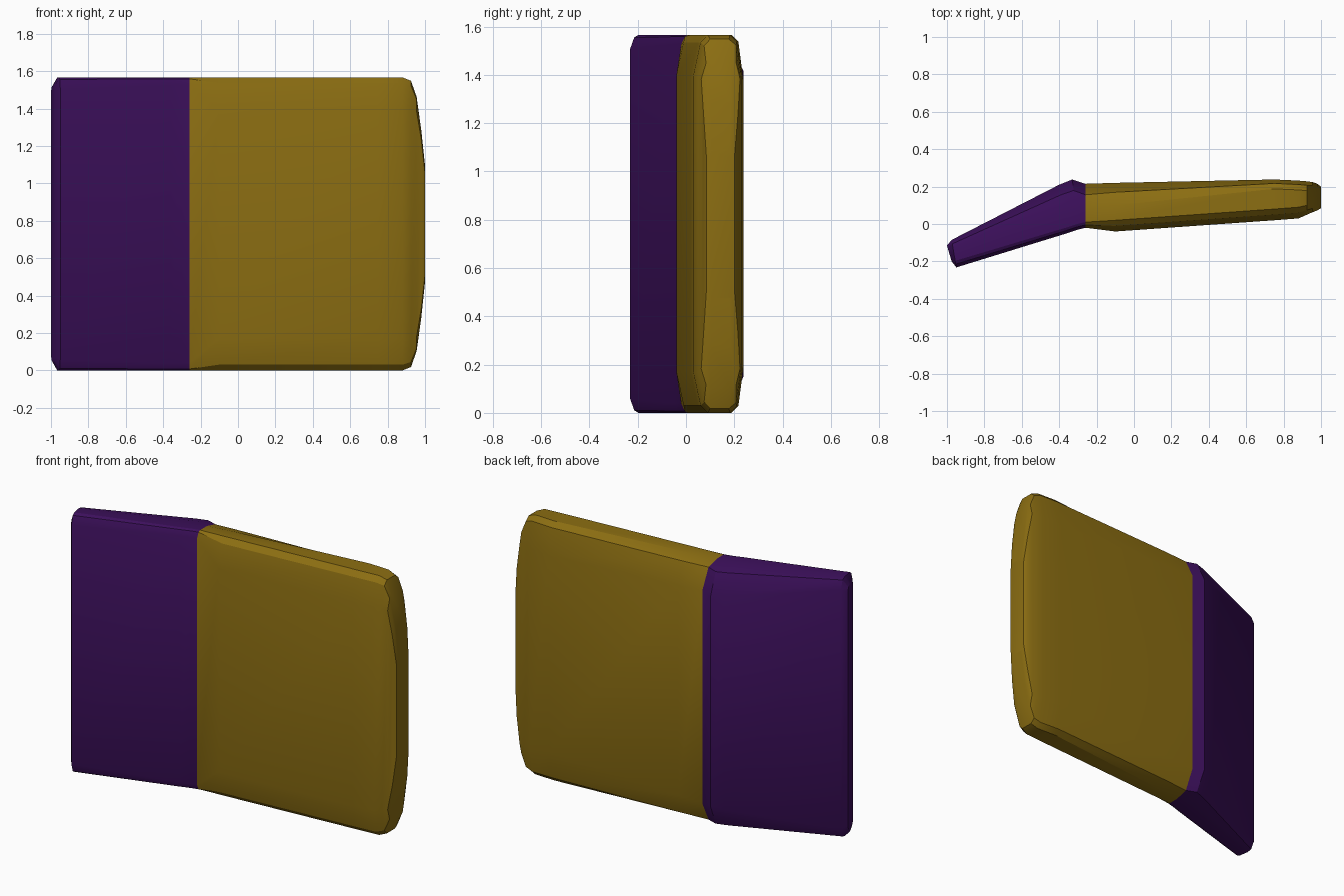
import bpy, bmesh, math

cube = bpy.data.objects.get("Cube")
if cube:
    bpy.data.objects.remove(cube, do_unlink=True)

MID = 0.783  # height of the horizontal symmetry plane


def material(name, rgb):
    m = bpy.data.materials.new(name)
    m.use_nodes = True
    m.diffuse_color = (*rgb, 1)
    b = next(n for n in m.node_tree.nodes if n.type == 'BSDF_PRINCIPLED')
    b.inputs["Base Color"].default_value = (*rgb, 1)
    b.inputs["Roughness"].default_value = 0.6
    return m


def section(xf, yf, xb, yb, h, cf, df, cb, db):
    """Bevelled slab section: front/back points, half height, bevel drop c and depth d."""
    half = [(yf, h - cf), (yf + df * 0.5, h - cf * 0.18), (yf + df, h),
            (yb - db, h), (yb - db * 0.42, h - cb * 0.15), (yb, h - cb)]
    ring = half + [(y, -z) for y, z in reversed(half)]
    return [(xf + (xb - xf) * (y - yf) / (yb - yf), y, MID + z) for y, z in ring]


def loft(name, stations, mat, cap):
    """Skin the sections in order; cap is the index of the closed outer end."""
    bm = bmesh.new()
    rings = [[bm.verts.new(p) for p in section(*s)] for s in stations]
    n = len(rings[0])
    for a, b in zip(rings, rings[1:]):
        for i in range(n):
            j = (i + 1) % n
            bm.faces.new((a[i], a[j], b[j], b[i]))
    bm.faces.new(rings[cap])
    bmesh.ops.recalc_face_normals(bm, faces=bm.faces)
    # Make sure the outer end cap points away from the centre
    bm.faces.ensure_lookup_table()
    end = bm.faces[-1]
    if end.normal.x * end.calc_center_median().x < 0:
        bmesh.ops.reverse_faces(bm, faces=bm.faces)
    me = bpy.data.meshes.new(name)
    bm.to_mesh(me)
    bm.free()
    me.materials.append(mat)
    ob = bpy.data.objects.new(name, me)
    bpy.context.collection.objects.link(ob)
    bpy.ops.object.select_all(action='DESELECT')
    ob.select_set(True)
    bpy.context.view_layer.objects.active = ob
    bpy.ops.object.shade_smooth_by_angle(angle=math.radians(25))
    return ob


purple = material("deep purple", (0.045, 0.005, 0.105))
gold = material("dark gold", (0.262, 0.156, 0.006))

# Angled wing, from its outer end to the seam
loft("angled_panel", [
    (-0.975, -0.200, -1.00, -0.115, 0.735, 0.02, 0.02, 0.03, 0.03),
    (-0.950, -0.232, -0.975, -0.085, 0.783, 0.06, 0.035, 0.06, 0.05),
    (-0.360, -0.050, -0.400, 0.210, 0.783, 0.04, 0.03, 0.14, 0.13),
    (-0.300, -0.030, -0.330, 0.238, 0.783, 0.04, 0.03, 0.15, 0.14),
    (-0.260, -0.020, -0.260, 0.215, 0.783, 0.04, 0.03, 0.14, 0.14),
], purple, 0)

# Main slab, from the seam to its bowed outer end
loft("main_panel", [
    (-0.260, -0.020, -0.260, 0.215, 0.783, 0.04, 0.03, 0.14, 0.14),
    (-0.100, -0.040, -0.100, 0.220, 0.783, 0.17, 0.06, 0.15, 0.12),
    (0.750, 0.020, 0.750, 0.238, 0.783, 0.17, 0.06, 0.19, 0.05),
    (0.880, 0.030, 0.880, 0.232, 0.783, 0.17, 0.06, 0.18, 0.05),
    (0.925, 0.050, 0.925, 0.228, 0.765, 0.15, 0.05, 0.16, 0.05),
    (0.955, 0.063, 0.955, 0.224, 0.680, 0.08, 0.04, 0.08, 0.04),
    (0.980, 0.073, 0.980, 0.215, 0.500, 0.05, 0.03, 0.05, 0.03),
    (1.000, 0.085, 1.000, 0.200, 0.310, 0.04, 0.02, 0.04, 0.02),
], gold, -1)
